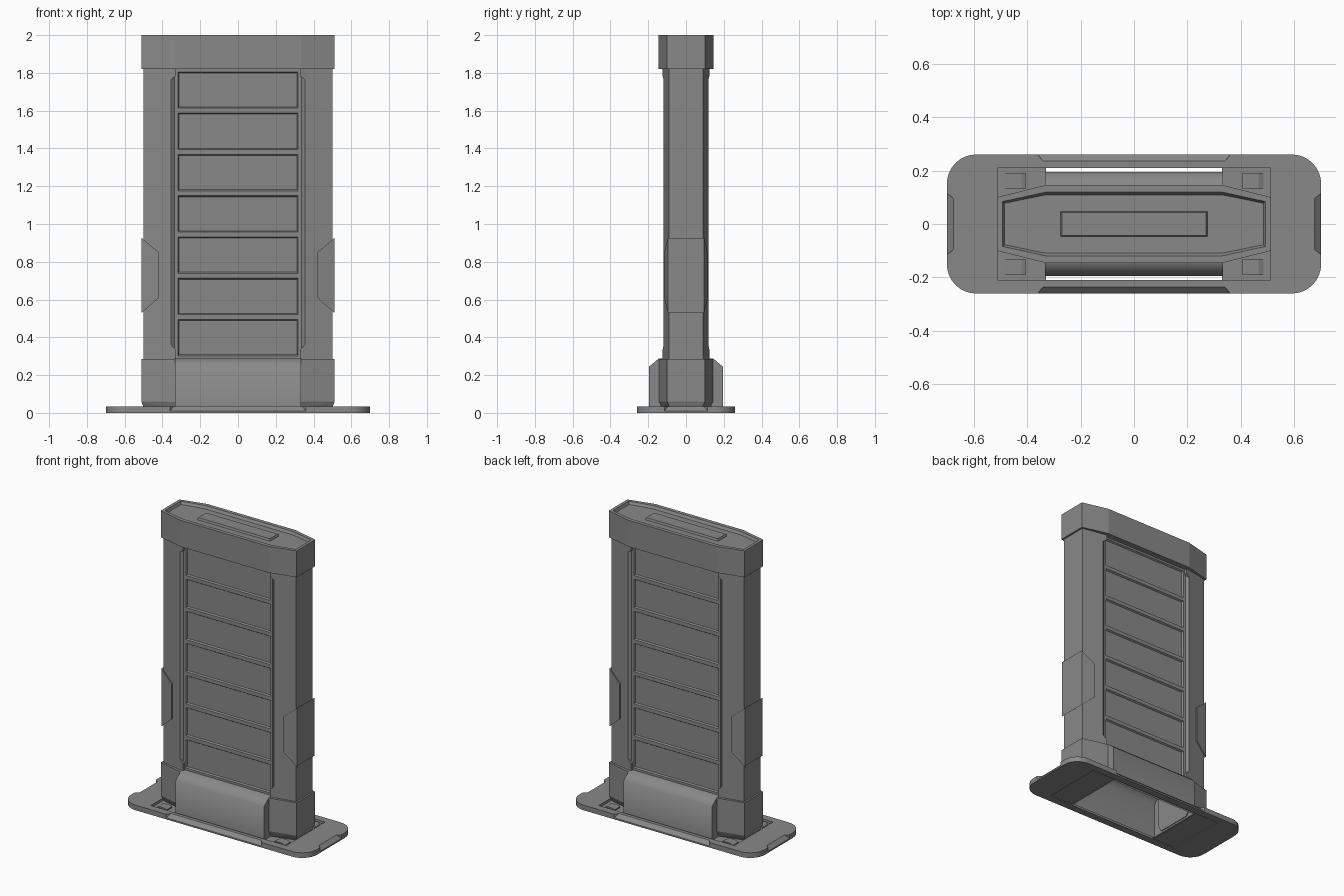
import bpy, bmesh, math
from mathutils import Vector

cube = bpy.data.objects.get("Cube")
if cube:
    bpy.data.objects.remove(cube, do_unlink=True)

grey = bpy.data.materials.new("mid_grey")
grey.use_nodes = True
GREY = (0.25, 0.25, 0.25, 1)
grey.diffuse_color = GREY
bsdf = next(n for n in grey.node_tree.nodes if n.type == 'BSDF_PRINCIPLED')
bsdf.inputs["Base Color"].default_value = GREY


def finish(bm, name):
    bmesh.ops.recalc_face_normals(bm, faces=bm.faces)
    mesh = bpy.data.meshes.new(name)
    bm.to_mesh(mesh)
    bm.free()
    mesh.materials.append(grey)
    obj = bpy.data.objects.new(name, mesh)
    bpy.context.collection.objects.link(obj)
    return obj


def prism_bm(outline, z0, z1):
    bm = bmesh.new()
    base = bm.faces.new([bm.verts.new((x, y, z0)) for x, y in outline])
    top = bmesh.ops.extrude_face_region(bm, geom=[base])
    verts = [v for v in top["geom"] if isinstance(v, bmesh.types.BMVert)]
    bmesh.ops.translate(bm, verts=verts, vec=(0, 0, z1 - z0))
    bmesh.ops.recalc_face_normals(bm, faces=bm.faces)
    return bm


def prism(name, outline, z0, z1):
    return finish(prism_bm(outline, z0, z1), name)


def rect(x0, x1, y0, y1):
    return [(x0, y0), (x1, y0), (x1, y1), (x0, y1)]


def hull(name, points):
    bm = bmesh.new()
    for p in points:
        bm.verts.new(p)
    bmesh.ops.convex_hull(bm, input=bm.verts)
    bmesh.ops.dissolve_limit(bm, angle_limit=0.01, verts=bm.verts, edges=bm.edges)
    return finish(bm, name)


def cut(obj, cutters):
    # Subtract each cutter, bake the result and drop the cutters
    for c in cutters:
        mod = obj.modifiers.new("cut", 'BOOLEAN')
        mod.operation, mod.solver, mod.object = 'DIFFERENCE', 'EXACT', c
    graph = bpy.context.evaluated_depsgraph_get()
    mesh = bpy.data.meshes.new_from_object(obj.evaluated_get(graph))
    obj.modifiers.clear()
    obj.data = mesh
    for c in cutters:
        bpy.data.objects.remove(c, do_unlink=True)


def smooth(obj, degrees):
    bpy.ops.object.select_all(action='DESELECT')
    obj.select_set(True)
    bpy.context.view_layer.objects.active = obj
    bpy.ops.object.shade_smooth_by_angle(angle=math.radians(degrees))


def octagon(end_x, end_y, mid_x, mid_y):
    half = [(end_x, -end_y), (end_x, end_y), (mid_x, mid_y), (-mid_x, mid_y)]
    return half + [(-x, -y) for x, y in half]


def tapered(side, end_x, end_y, mid_x, mid_y):
    # Column end section, wide inside and narrow at the outer side
    return [(side * mid_x, -mid_y), (side * end_x, -end_y),
            (side * end_x, end_y), (side * mid_x, mid_y)]


# Base plate: rounded frame with bevelled notches on its four edges
bm = prism_bm(rect(-0.7, 0.7, -0.26, 0.26), 0, 0.035)
uprights = [e for e in bm.edges if abs(e.verts[0].co.z - e.verts[1].co.z) > 0.01]
bmesh.ops.bevel(bm, geom=uprights, offset=0.11, segments=8, profile=0.5, affect='EDGES')
base = finish(bm, "base_plate")
notches = [prism("opening_cutter", rect(-0.51, 0.51, -0.21, 0.21), -0.1, 0.1)]
for s in (-1, 1):
    for edge, half, depth, swap in ((0.26, 0.36, 0.025, False), (0.7, 0.115, 0.025, True)):
        pts = []
        for t in (-1, 1):
            for a, d, z in ((half, edge, 0.01), (half - 0.02, edge - depth, 0.035),
                            (half, edge + 0.02, 0.01), (half, edge, 0.06),
                            (half - 0.02, edge - depth, 0.06), (half, edge + 0.02, 0.06)):
                pts.append((s * d, t * a, z) if swap else (t * a, s * d, z))
        notches.append(hull("notch_cutter", pts))
cut(base, notches)
smooth(base, 30)

# Floors of the plate opening, with fixing clips in the corners
for s, side in ((-1, "right"), (1, "left")):
    prism("plate_floor_" + side, rect(*sorted((s * 0.33, s * 0.512)), -0.212, 0.212), 0.006, 0.018)
    for t, end in ((-1, "front"), (1, "back")):
        ys = sorted((t * 0.13, t * 0.19))
        hull("clip_%s_%s" % (end, side),
             [(s * x, y, z) for y in ys for x, z in
              ((0.405, 0.015), (0.405, 0.026), (0.42, 0.032),
               (0.465, 0.032), (0.485, 0.022), (0.485, 0.015))])

# Foot cover: hollow box with sloped shoulders, open underneath
profile = [(-0.195, 0), (-0.195, 0.245), (-0.145, 0.287), (0.145, 0.287), (0.195, 0.245), (0.195, 0)]
bm = bmesh.new()
ends = [[bm.verts.new((x, y, z)) for y, z in profile] for x in (-0.333, 0.333)]
for ring in ends:
    bm.faces.new(ring)
for i in range(len(profile) - 1):
    bm.faces.new((ends[0][i], ends[0][i + 1], ends[1][i + 1], ends[1][i]))
smooth(finish(bm, "foot_cover"), 50)

# Feet, pillars and side guards, mirrored left and right
for s, side in ((-1, "right"), (1, "left")):
    prism("foot_" + side, tapered(s, 0.512, 0.1, 0.325, 0.145), 0.06, 0.285)
    hull("foot_base_" + side,
         [(x, y, 0.018) for x, y in tapered(s, 0.495, 0.08, 0.325, 0.125)] +
         [(x, y, 0.045) for x, y in tapered(s, 0.495, 0.08, 0.325, 0.125)] +
         [(x, y, 0.06) for x, y in tapered(s, 0.512, 0.1, 0.325, 0.145)])
    pillar = prism("pillar_" + side, tapered(s, 0.5, 0.09, 0.328, 0.124), 0.28, 1.83)
    chamfers = []
    for t in (-1, 1):
        chamfers.append(hull("chamfer_cutter", [
            (s * x, t * y, z) for x, y, lo, hi in
            ((0.375, 0.135, 0.38, 1.75), (0.328, 0.098, 0.335, 1.785),
             (0.3, 0.098, 0.335, 1.785), (0.3, 0.135, 0.335, 1.785),
             (0.328, 0.135, 0.335, 1.785)) for z in (lo, hi)]))
    cut(pillar, chamfers)
    hull("side_guard_" + side,
         [(s * 0.51, y, z) for y in (-0.096, 0.096) for z in (0.53, 0.925)] +
         [(s * 0.42, y, z) for y in (-0.115, 0.115) for z in (0.61, 0.85)])

# Core with seven inset panels on the front and the back
PITCH, FIRST, HEIGHT = 0.2185, 0.302, 0.193
bm = prism_bm(rect(-0.335, 0.335, -0.106, 0.106), 0.28, 1.83)
planes = [((x, 0, 0), (1, 0, 0)) for x in (-0.318, 0.318)]
for i in range(7):
    z = FIRST + i * PITCH
    planes += [((0, 0, z), (0, 0, 1)), ((0, 0, z + HEIGHT), (0, 0, 1))]
for co, no in planes:
    bmesh.ops.bisect_plane(bm, geom=bm.verts[:] + bm.edges[:] + bm.faces[:],
                           plane_co=co, plane_no=no)


def is_panel(face):
    c = face.calc_center_median()
    row = (c.z - FIRST) / PITCH
    return (abs(face.normal.y) > 0.9 and abs(c.x) < 0.1
            and 0 < row < 7 and row % 1 < HEIGHT / PITCH)


bm.normal_update()
panels = [f for f in bm.faces if is_panel(f)]
bmesh.ops.inset_individual(bm, faces=panels, thickness=0.009, depth=-0.01)
finish(bm, "panel_core")

# Cap with a sunken top and a raised bar
bm = prism_bm(octagon(0.512, 0.1, 0.333, 0.145), 1.82, 2.0)
bm.normal_update()
top = [f for f in bm.faces if f.normal.z > 0.9]
bmesh.ops.inset_region(bm, faces=top, thickness=0.026)
bmesh.ops.inset_region(bm, faces=top, thickness=0.01, depth=-0.018)
finish(bm, "cap")
hull("cap_bar", [(x, y, 1.975) for x, y in rect(-0.278, 0.278, -0.05, 0.05)] +
     [(x, y, 1.996) for x, y in rect(-0.27, 0.27, -0.043, 0.043)])
